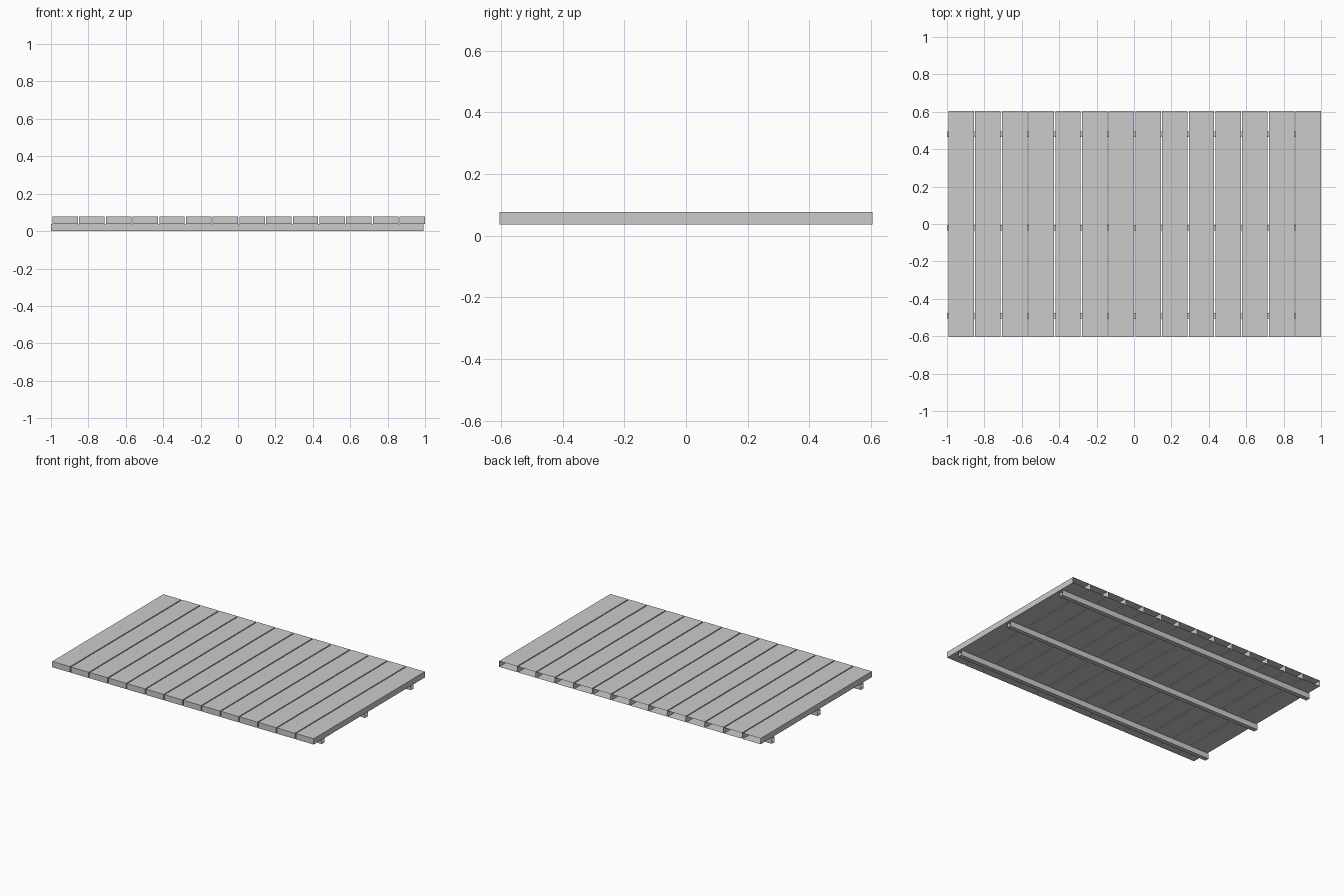
import bpy, bmesh
from mathutils import Vector

if "Cube" in bpy.data.objects:
    bpy.data.objects.remove(bpy.data.objects["Cube"])


def board(name, lo, hi, open_dirs):
    """Box between two corners, left open on the sides facing open_dirs."""
    lo, hi = Vector(lo), Vector(hi)
    bm = bmesh.new()
    bmesh.ops.create_cube(bm, size=1)
    bm.normal_update()
    gone = [f for f in bm.faces if any(f.normal.dot(Vector(d)) > 0.9 for d in open_dirs)]
    bmesh.ops.delete(bm, geom=gone, context='FACES_ONLY')
    size = hi - lo
    for v in bm.verts:
        v.co = Vector([c * s for c, s in zip(v.co, size)])
    mesh = bpy.data.meshes.new(name)
    bm.to_mesh(mesh)
    bm.free()
    obj = bpy.data.objects.new(name, mesh)
    obj.location = (lo + hi) / 2
    bpy.context.collection.objects.link(obj)
    return obj


JOIST_TOP, TOP = 0.037, 0.077
COUNT, WIDTH = 14, 0.136
LEFT, RIGHT = -0.992, 1.0
pitch = (RIGHT - LEFT - WIDTH) / (COUNT - 1)

# Deck planks, open at the back end
for i in range(COUNT):
    x = LEFT + i * pitch
    board(f"plank_{i + 1}", (x, -0.605, JOIST_TOP), (x + WIDTH, 0.605, TOP), [(0, 1, 0)])

# Supporting joists, open at both ends
for name, y in (("front_joist", -0.49), ("middle_joist", -0.02), ("back_joist", 0.48)):
    board(name, (-1.0, y - 0.015, 0), (0.992, y + 0.015, JOIST_TOP), [(1, 0, 0), (-1, 0, 0)])
